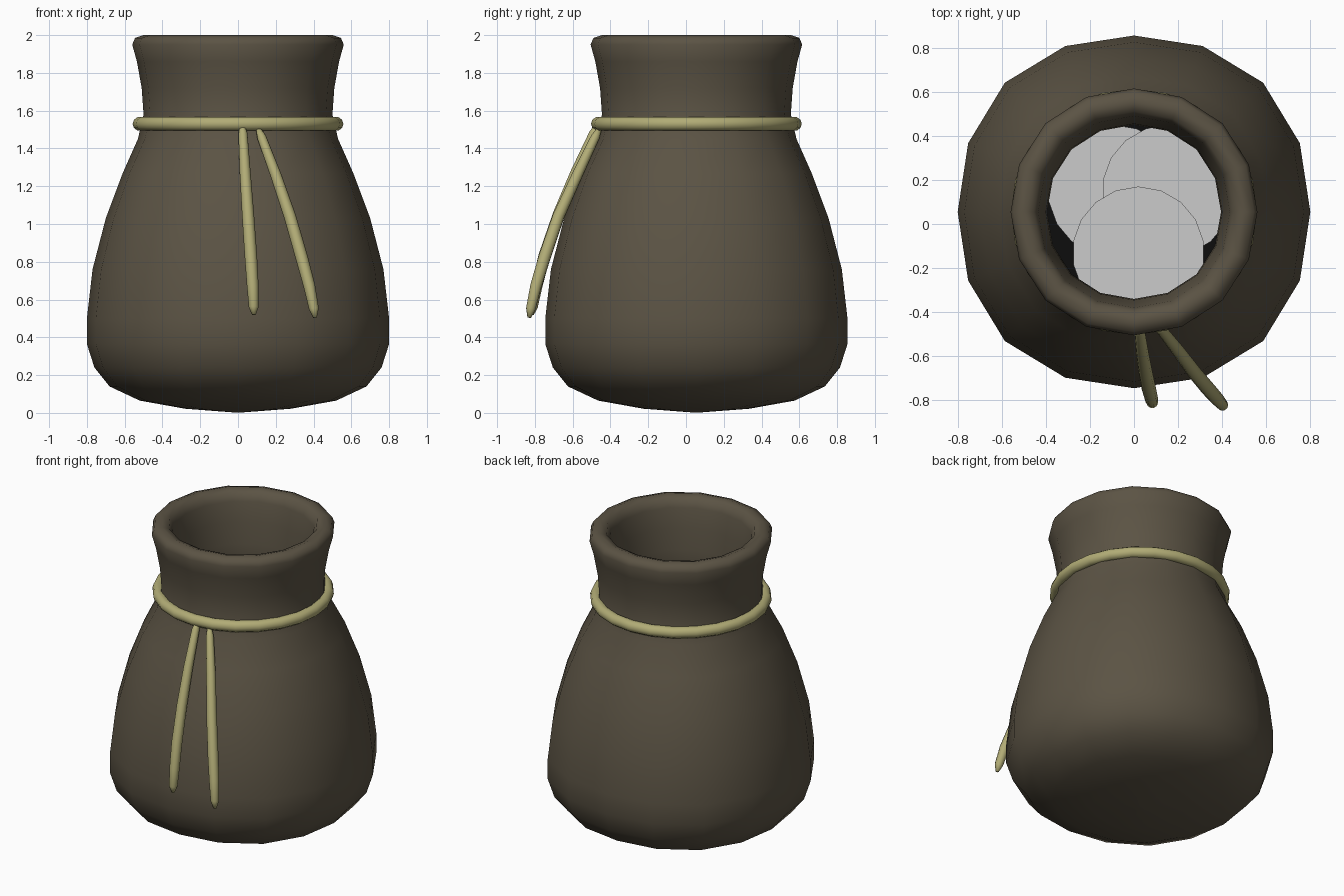
import bpy, bmesh, math
from mathutils import Vector

if "Cube" in bpy.data.objects:
    bpy.data.objects.remove(bpy.data.objects["Cube"])

CY = 0.055  # the sack sits slightly behind centre, the strings hang in front


def material(name, rgb):
    m = bpy.data.materials.new(name)
    m.diffuse_color = (*rgb, 1)
    m.use_nodes = True
    m.node_tree.nodes["Principled BSDF"].inputs["Base Color"].default_value = m.diffuse_color
    return m


CLOTH = material("cloth", (0.105, 0.087, 0.058))
CORD = material("cord", (0.44, 0.41, 0.18))
DARK = material("dark", (0.004, 0.004, 0.004))


def loft(name, rings, mat, cap_end=True):
    """Skin a list of vertex rings and close the ends."""
    bm = bmesh.new()
    vs = [[bm.verts.new(p) for p in r] for r in rings]
    n = len(vs[0])
    for a, b in zip(vs, vs[1:]):
        for i in range(n):
            j = (i + 1) % n
            bm.faces.new((a[i], a[j], b[j], b[i]))
    bm.faces.new(vs[0][::-1])
    if cap_end:
        bm.faces.new(vs[-1])
    for f in bm.faces:
        f.smooth = True
    bmesh.ops.recalc_face_normals(bm, faces=bm.faces)
    me = bpy.data.meshes.new(name)
    bm.to_mesh(me)
    bm.free()
    ob = bpy.data.objects.new(name, me)
    bpy.context.collection.objects.link(ob)
    me.materials.append(mat)
    return ob


def sack_ring(r, z, n=16):
    pts = []
    for i in range(n):
        a = 2 * math.pi * i / n
        # lower body is very slightly squarish
        k = 1 + 0.018 * (1 - math.cos(4 * a)) * (1 if z < 1.4 else 0.4)
        pts.append((r * k * math.cos(a), CY + r * k * math.sin(a), z))
    return pts


# Sack: outside from base to rim, over the lip and down the inside
outer = [(0.03, 0.003), (0.28, 0.022), (0.52, 0.065), (0.68, 0.14), (0.76, 0.24),
         (0.80, 0.365), (0.80, 0.50), (0.77, 0.76), (0.70, 1.03), (0.61, 1.27),
         (0.53, 1.45), (0.50, 1.58), (0.51, 1.72), (0.535, 1.86), (0.56, 1.95),
         (0.545, 1.985), (0.50, 2.0)]
inner = [(0.455, 1.985), (0.435, 1.93), (0.415, 1.80), (0.40, 1.66), (0.395, 1.56),
         (0.42, 1.43), (0.50, 1.25), (0.59, 1.02), (0.67, 0.75), (0.70, 0.5),
         (0.66, 0.28), (0.45, 0.15), (0.03, 0.11)]
loft("sack", [sack_ring(r, z) for r, z in outer + inner], CLOTH)

# Dark filling inside the sack
bpy.ops.mesh.primitive_circle_add(vertices=16, radius=0.5, fill_type='NGON',
                                  location=(0, CY, 1.22))
bpy.context.object.name = "dark_filling"
bpy.context.object.data.materials.append(DARK)

# Coins lying on the filling
for i, (x, y) in enumerate([(-0.09, 0.15), (0.155, 0.15), (0.02, -0.13)]):
    bpy.ops.mesh.primitive_cylinder_add(vertices=18, radius=0.3, depth=0.04,
                                        location=(x, y, 1.245 + 0.042 * i))
    bpy.context.object.name = f"coin_{i + 1}"

# Cord tied around the neck
bpy.ops.mesh.primitive_torus_add(major_radius=0.521, minor_radius=0.037,
                                 major_segments=24, minor_segments=10,
                                 location=(0, CY, 1.53))
neck_cord = bpy.context.object
neck_cord.name = "neck_cord"
neck_cord.data.materials.append(CORD)
bpy.ops.object.shade_smooth()


# Loose ends: tapered tubes following a path
def string(name, path, radii, n=10):
    pts = [Vector(p) for p in path]
    rings = []
    for i, p in enumerate(pts):
        t = (pts[min(i + 1, len(pts) - 1)] - pts[max(i - 1, 0)]).normalized()
        u = t.cross(Vector((0, 1, 0))).normalized()
        v = t.cross(u)
        rings.append([p + radii[i] * (math.cos(2 * math.pi * k / n) * u +
                                      math.sin(2 * math.pi * k / n) * v)
                      for k in range(n)])
    loft(name, rings, CORD)


RADII = [0.012, 0.024, 0.029, 0.032, 0.033, 0.031, 0.026, 0.01]
string("string_left",
       [(0.022, -0.465, 1.53), (0.026, -0.49, 1.48), (0.038, -0.585, 1.27),
        (0.053, -0.675, 1.05), (0.068, -0.75, 0.83), (0.078, -0.79, 0.67),
        (0.083, -0.81, 0.56), (0.084, -0.815, 0.52)], RADII)
string("string_right",
       [(0.105, -0.455, 1.51), (0.125, -0.48, 1.46), (0.20, -0.575, 1.26),
        (0.275, -0.675, 1.04), (0.338, -0.75, 0.82), (0.378, -0.795, 0.67),
        (0.402, -0.822, 0.55), (0.408, -0.83, 0.505)], RADII)
